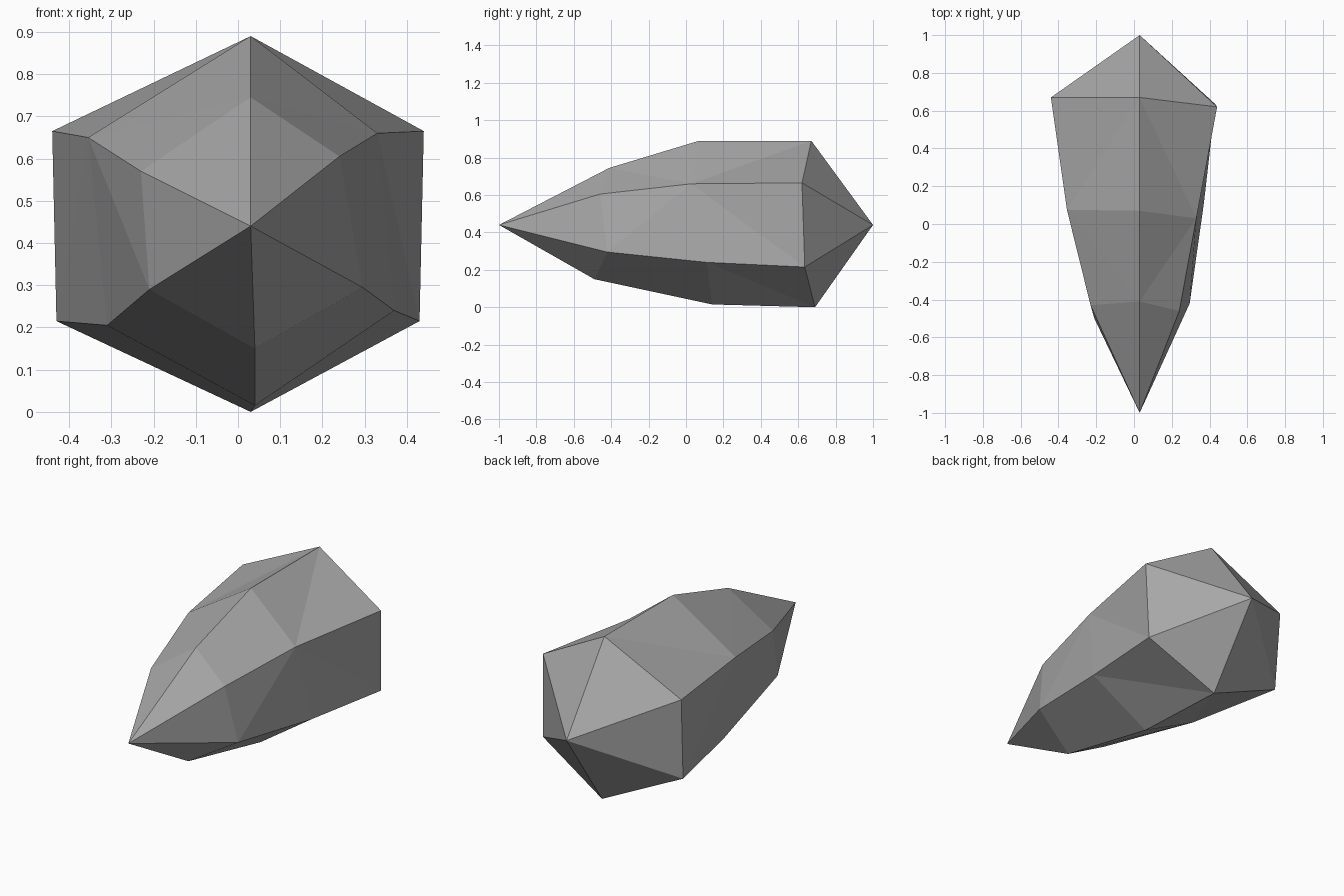
import bpy
import bmesh

cube = bpy.data.objects.get("Cube")
if cube:
    bpy.data.objects.remove(cube, do_unlink=True)

# Stone colour
stone = bpy.data.materials.new("grey stone")
stone.use_nodes = True
grey = (0.39, 0.39, 0.39, 1)
stone.diffuse_color = grey
stone.node_tree.nodes["Principled BSDF"].inputs["Base Color"].default_value = grey

# Uneven six-sided rings: top, left upper, left lower, bottom, right lower, right upper
back_ring = [(0.03, 0.67, 0.89), (0.44, 0.62, 0.665), (0.43, 0.635, 0.215),
             (0.03, 0.69, 0.0), (-0.43, 0.64, 0.215), (-0.44, 0.67, 0.665)]
middle_ring = [(0.03, 0.07, 0.89), (0.33, 0.03, 0.66), (0.37, 0.11, 0.24),
               (0.04, 0.14, 0.015), (-0.31, 0.11, 0.205), (-0.355, 0.075, 0.65)]
front_ring = [(0.03, -0.41, 0.745), (0.24, -0.46, 0.605), (0.295, -0.42, 0.295),
              (0.04, -0.49, 0.15), (-0.21, -0.5, 0.29), (-0.23, -0.43, 0.57)]

bm = bmesh.new()
back, middle, front = ([bm.verts.new(p) for p in ring]
                       for ring in (back_ring, middle_ring, front_ring))
back_tip = bm.verts.new((0.03, 1, 0.44))
front_tip = bm.verts.new((0.03, -1, 0.44))

# Side facets fan out from this middle corner of each strip
fan_corner = [1, 1, 2, 4, 5, 5]
for i in range(6):
    j = (i + 1) % 6
    hub = fan_corner[i]
    far = i if hub == j else j
    for ring in (back, front):
        bm.faces.new((middle[hub], middle[far], ring[far]))
        bm.faces.new((middle[hub], ring[far], ring[hub]))
    # Pointed ends
    bm.faces.new((back_tip, back[i], back[j]))
    bm.faces.new((front_tip, front[j], front[i]))

bmesh.ops.recalc_face_normals(bm, faces=bm.faces)
mesh = bpy.data.meshes.new("faceted_crystal")
bm.to_mesh(mesh)
bm.free()
mesh.materials.append(stone)
crystal = bpy.data.objects.new("faceted_crystal", mesh)
bpy.context.collection.objects.link(crystal)
